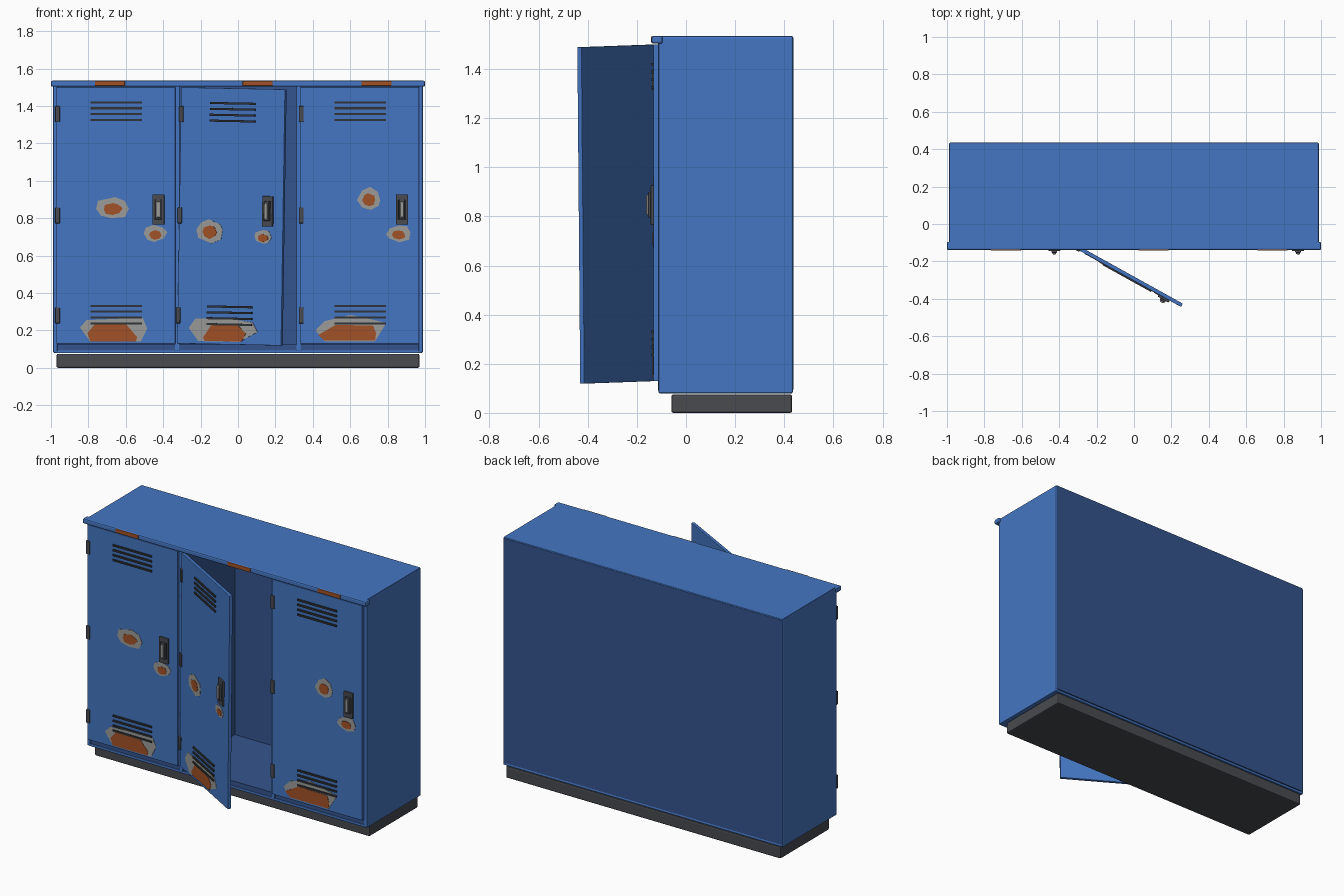
import bpy, bmesh, math, random
from mathutils import Matrix, Vector

random.seed(4)
if "Cube" in bpy.data.objects:
    bpy.data.objects.remove(bpy.data.objects["Cube"], do_unlink=True)


def material(name, r, g, b):
    m = bpy.data.materials.new(name)
    m.use_nodes = True
    m.diffuse_color = (r, g, b, 1)
    m.node_tree.nodes["Principled BSDF"].inputs["Base Color"].default_value = (r, g, b, 1)
    return m


BLUE = material("locker blue", .058, .18, .54)
DARK_BLUE = material("inner dark blue", .034, .089, .27)
CHARCOAL = material("charcoal metal", .065, .069, .08)
BLACK = material("vent black", .03, .033, .038)
BARE = material("bare metal", .33, .33, .32)
RUST = material("rust", .36, .085, .02)


def finish(name, bm, mat, matrix, bevel=0):
    bmesh.ops.recalc_face_normals(bm, faces=bm.faces)
    mesh = bpy.data.meshes.new(name)
    bm.to_mesh(mesh)
    bm.free()
    mesh.materials.append(mat)
    ob = bpy.data.objects.new(name, mesh)
    bpy.context.collection.objects.link(ob)
    ob.matrix_world = matrix
    if bevel:
        mod = ob.modifiers.new("soft edges", "BEVEL")
        mod.width = bevel
        mod.segments = 2
    return ob


def box(name, x, y, z, mat, bevel=0, matrix=Matrix()):
    """Box from (low, high) ranges on each axis."""
    bm = bmesh.new()
    bmesh.ops.create_cube(bm, size=1)
    for v in bm.verts:
        v.co = Vector([(a + b) / 2 + c * (b - a) for c, (a, b) in zip(v.co, (x, y, z))])
    return finish(name, bm, mat, matrix, bevel)


def plate(name, points, front, mat, matrix):
    """Thin flat plate on the door front from an (x, z) outline."""
    bm = bmesh.new()
    face = bm.faces.new([bm.verts.new((x, front, z)) for x, z in points])
    ext = bmesh.ops.extrude_face_region(bm, geom=[face])
    verts = [g for g in ext["geom"] if isinstance(g, bmesh.types.BMVert)]
    bmesh.ops.translate(bm, verts=verts, vec=(0, DOOR_FRONT - front, 0))
    finish(name, bm, mat, matrix)


def chip(name, x, z, rx, rz, matrix):
    """Flaked paint: bare metal ring with a rusty centre."""
    for mat, scale, depth in ((BARE, 1, .002), (RUST, .55, .004)):
        outline = []
        for i in range(8):
            a = math.tau * (i + random.uniform(-.2, .2)) / 8
            r = scale * random.uniform(.9, 1.08)
            outline.append((x + rx * r * math.cos(a), z + rz * r * math.sin(a) - (1 - scale) * .015))
        plate(name + " " + mat.name, outline, DOOR_FRONT - depth, mat, matrix)


# Plinth and cabinet shell
box("plinth", (-.97, .97), (-.06, .432), (0, .075), CHARCOAL, .008)
for side, s in (("left", 1), ("right", -1)):
    box(side + "_side", sorted((s * .965, s * .988)), (-.112, .435), (.08, 1.53), BLUE, .006)
box("top_panel", (-.985, .985), (-.112, .435), (1.505, 1.535), BLUE, .006)
box("back_panel", (-.982, .982), (.42, .437), (.095, 1.528), DARK_BLUE)
box("floor_panel", (-.97, .97), (-.105, .43), (.09, .125), DARK_BLUE)
box("bottom_rim", (-.98, .98), (-.11, .433), (.078, .094), BLUE, .005)
box("top_trim", (-1, 1), (-.14, -.095), (1.503, 1.535), BLUE, .008)
for i, x in enumerate((-.685, .105, .74)):
    box(f"trim_rust_{i}", (x - .08, x + .08), (-.143, -.135), (1.508, 1.533), RUST, .002)
for i, x in enumerate((-.325, .325)):
    box(f"divider_{i}", (x - .008, x + .008), (-.1, .425), (.1, 1.51), DARK_BLUE)
    box(f"divider_front_{i}", (x - .013, x + .013), (-.114, -.095), (.09, 1.51), BLUE, .003)

# Doors, built with the hinge edge at x = 0 and the back face at y = 0
WIDTH, THICK, MID = .635, .02, .815
DOOR_FRONT = -THICK


def door(name, matrix, chips, bare_patch, rust_patch):
    box(name, (0, WIDTH), (-THICK, 0), (.13, 1.5), BLUE, .002, matrix)
    for z in (1.357, .815, .28):
        box(name + " hinge", (-.008, .018), (-.027, .004), (z - .043, z + .043), CHARCOAL, .005, matrix)
    for base in (1.325, .237):
        for i in range(4):
            z = base + i * .0315
            box(name + " vent", (.182, .457), (-.028, -.015), (z - .0055, z + .0055), BLACK, 0, matrix)
    # Recessed handle: backing, raised rim and grip
    box(name + " handle plate", (.512, .576), (-.025, -.015), (.765, .927), BLACK, .003, matrix)
    for x in (.512, .564):
        box(name + " handle rim", (x, x + .012), (-.032, -.02), (.765, .927), CHARCOAL, .003, matrix)
    for z in (.765, .897):
        box(name + " handle rim", (.512, .576), (-.032, -.02), (z, z + .03), CHARCOAL, .003, matrix)
    box(name + " grip back", (.529, .559), (-.042, -.02), (.795, .9), CHARCOAL, .004, matrix)
    box(name + " grip", (.534, .554), (-.05, -.03), (.805, .888), BARE, .004, matrix)
    for i, c in enumerate(chips):
        chip(f"{name} chip {i}", *c, matrix)
    plate(name + " bare patch", bare_patch, DOOR_FRONT - .002, BARE, matrix)
    plate(name + " rust patch", rust_patch, DOOR_FRONT - .004, RUST, matrix)


def hinge_at(x, swing=0, sag=0):
    return (Matrix.Translation((x, -.112, MID)) @ Matrix.Rotation(math.radians(-swing), 4, "Z")
            @ Matrix.Rotation(math.radians(sag), 4, "Y") @ Matrix.Translation((0, 0, -MID)))


door("right_door", hinge_at(-.97),
     [(.3, .855, .095, .06), (.527, .718, .062, .047)],
     [(.125, .215), (.16, .255), (.46, .268), (.485, .21), (.45, .14), (.18, .14)],
     [(.165, .185), (.205, .235), (.37, .235), (.43, .165), (.425, .142), (.18, .142)])
door("middle_door", hinge_at(-.305, 29, 1),
     [(.19, .735, .085, .062), (.515, .71, .057, .04)],
     [(.07, .215), (.11, .265), (.3, .27), (.46, .25), (.49, .2), (.38, .145), (.13, .145)],
     [(.16, .165), (.21, .235), (.37, .235), (.42, .19), (.395, .147), (.17, .147)])
door("left_door", hinge_at(.333),
     [(.367, .905, .065, .06), (.527, .718, .068, .047)],
     [(.082, .2), (.13, .25), (.27, .283), (.4, .255), (.46, .24), (.4, .142), (.13, .142)],
     [(.095, .175), (.19, .23), (.39, .225), (.405, .185), (.4, .145), (.13, .145)])
